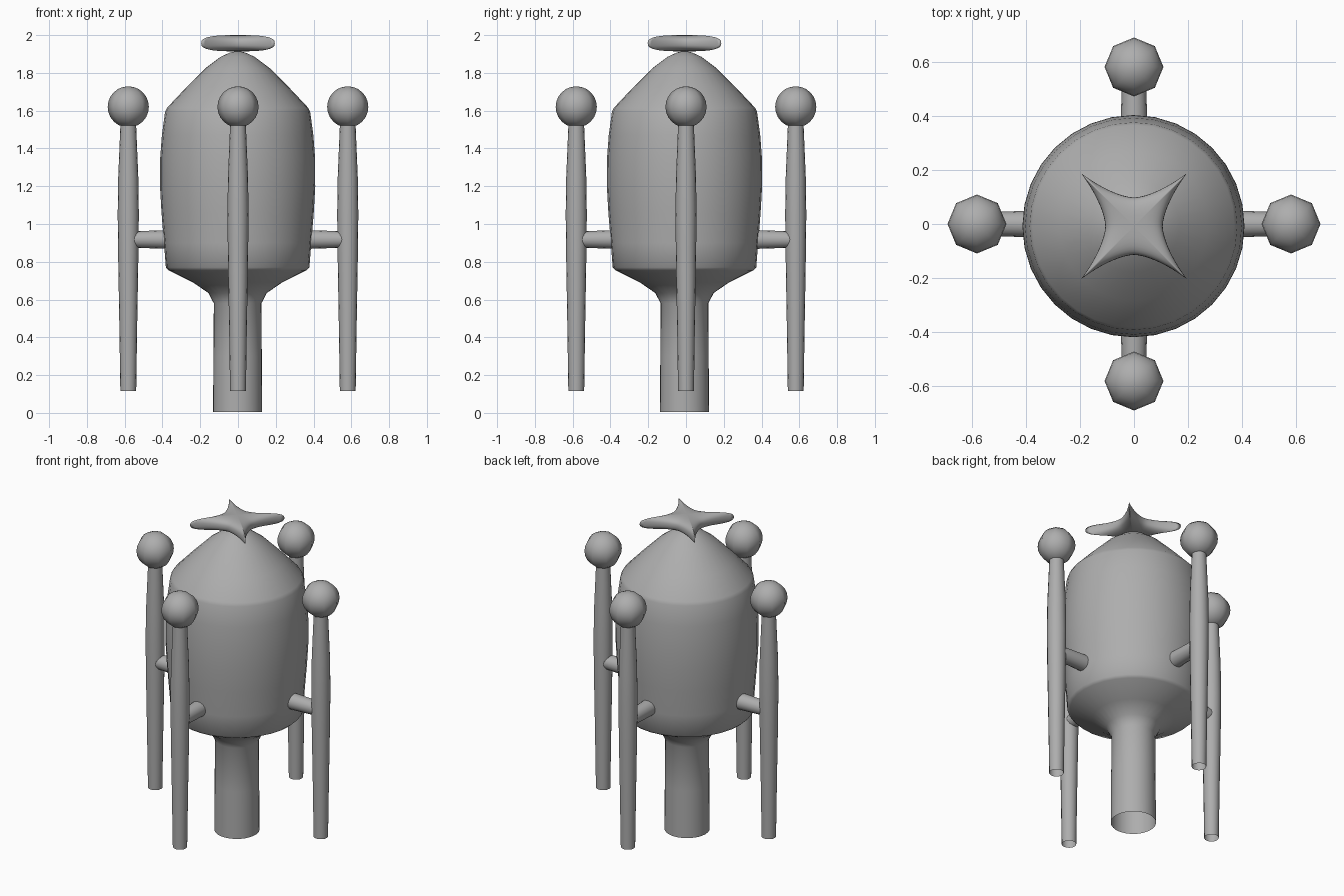
import bpy, bmesh, math
from mathutils import Matrix, Vector

if "Cube" in bpy.data.objects:
    bpy.data.objects.remove(bpy.data.objects["Cube"])

CY = -0.008  # slight offset of the central body

grey = bpy.data.materials.new("dark_grey")
grey.diffuse_color = (0.42, 0.42, 0.42, 1)
grey.use_nodes = True
grey.node_tree.nodes["Principled BSDF"].inputs["Base Color"].default_value = grey.diffuse_color


def finish(bm, name, angle=50):
    bmesh.ops.recalc_face_normals(bm, faces=bm.faces)
    me = bpy.data.meshes.new(name)
    bm.to_mesh(me)
    bm.free()
    me.materials.append(grey)
    ob = bpy.data.objects.new(name, me)
    bpy.context.collection.objects.link(ob)
    bpy.ops.object.select_all(action='DESELECT')
    ob.select_set(True)
    bpy.context.view_layer.objects.active = ob
    bpy.ops.object.shade_smooth_by_angle(angle=math.radians(angle))
    return ob


def lathe(name, profile, sides, center, cap_top=False):
    """Open-bottomed turned part from (radius, z) points."""
    bm = bmesh.new()
    rings = []
    for r, z in profile:
        rings.append([bm.verts.new((center[0] + r * math.cos(2 * math.pi * i / sides),
                                    center[1] + r * math.sin(2 * math.pi * i / sides), z))
                      for i in range(sides)])
    for a, b in zip(rings, rings[1:]):
        for i in range(sides):
            j = (i + 1) % sides
            bm.faces.new((a[i], a[j], b[j], b[i]))
    if cap_top:
        bm.faces.new(rings[-1])
    return finish(bm, name)


# Central body: open neck, flared shoulder, barrel and conical cap
body = [(0.13, 0.005), (0.128, 0.3), (0.126, 0.58), (0.155, 0.635), (0.235, 0.69),
        (0.365, 0.755), (0.38, 0.77), (0.39, 0.90), (0.403, 1.06), (0.411, 1.2),
        (0.41, 1.35), (0.401, 1.47), (0.384, 1.595), (0.374, 1.615), (0.275, 1.72),
        (0.17, 1.825), (0.09, 1.885), (0.04, 1.908), (0.01, 1.914)]
lathe("body", body, 32, (-0.002, CY), cap_top=True)

# Four outer posts with ball tops and struts
post = [(0.042, 0.115), (0.047, 0.45), (0.053, 0.8), (0.056, 1.05), (0.053, 1.25),
        (0.046, 1.42), (0.041, 1.54)]
for k, side in enumerate(("right", "back", "left", "front")):
    a = k * math.pi / 2
    d = Vector((math.cos(a), math.sin(a), 0))
    c = d * 0.581
    lathe(side + "_post", post, 16, c)

    bm = bmesh.new()
    bmesh.ops.create_uvsphere(bm, u_segments=8, v_segments=12, radius=0.109,
                              matrix=Matrix.Translation((c.x, c.y, 1.62)))
    finish(bm, side + "_ball", 60)

    bm = bmesh.new()
    rot = d.to_track_quat('Z', 'Y').to_matrix().to_4x4()
    mid = d * 0.465
    bmesh.ops.create_cone(bm, cap_ends=True, segments=16, radius1=0.05, radius2=0.043,
                          depth=0.21,
                          matrix=Matrix.Translation((mid.x, mid.y, 0.918)) @ rot)
    finish(bm, side + "_strut")

# Four-pointed star: soft outline, rounded section
N, LAYERS, TIP, VALLEY, H = 10, 16, 0.195, 0.106, 0.043
outline = []
for k in range(4):
    for i in range(-N, N):
        t = i / N
        v = Vector((TIP * t, -(VALLEY + (TIP - VALLEY) * abs(t) ** 1.6), 0))
        outline.append(Matrix.Rotation(k * math.pi / 2, 3, 'Z') @ v)

bm = bmesh.new()
origin = Vector((0, CY, 1.957))
bottom = bm.verts.new(origin - Vector((0, 0, H)))
top = bm.verts.new(origin + Vector((0, 0, H)))
rings = []
for l in range(1, LAYERS):
    phi = -math.pi / 2 + math.pi * l / LAYERS
    s = math.cos(phi) ** 0.65
    z = H * math.copysign(abs(math.sin(phi)) ** 0.75, phi)
    rings.append([bm.verts.new(origin + p * s + Vector((0, 0, z))) for p in outline])
n = len(outline)
for i in range(n):
    j = (i + 1) % n
    bm.faces.new((bottom, rings[0][j], rings[0][i]))
    bm.faces.new((top, rings[-1][i], rings[-1][j]))
    for a, b in zip(rings, rings[1:]):
        bm.faces.new((a[i], a[j], b[j], b[i]))
finish(bm, "star_top", 180)
